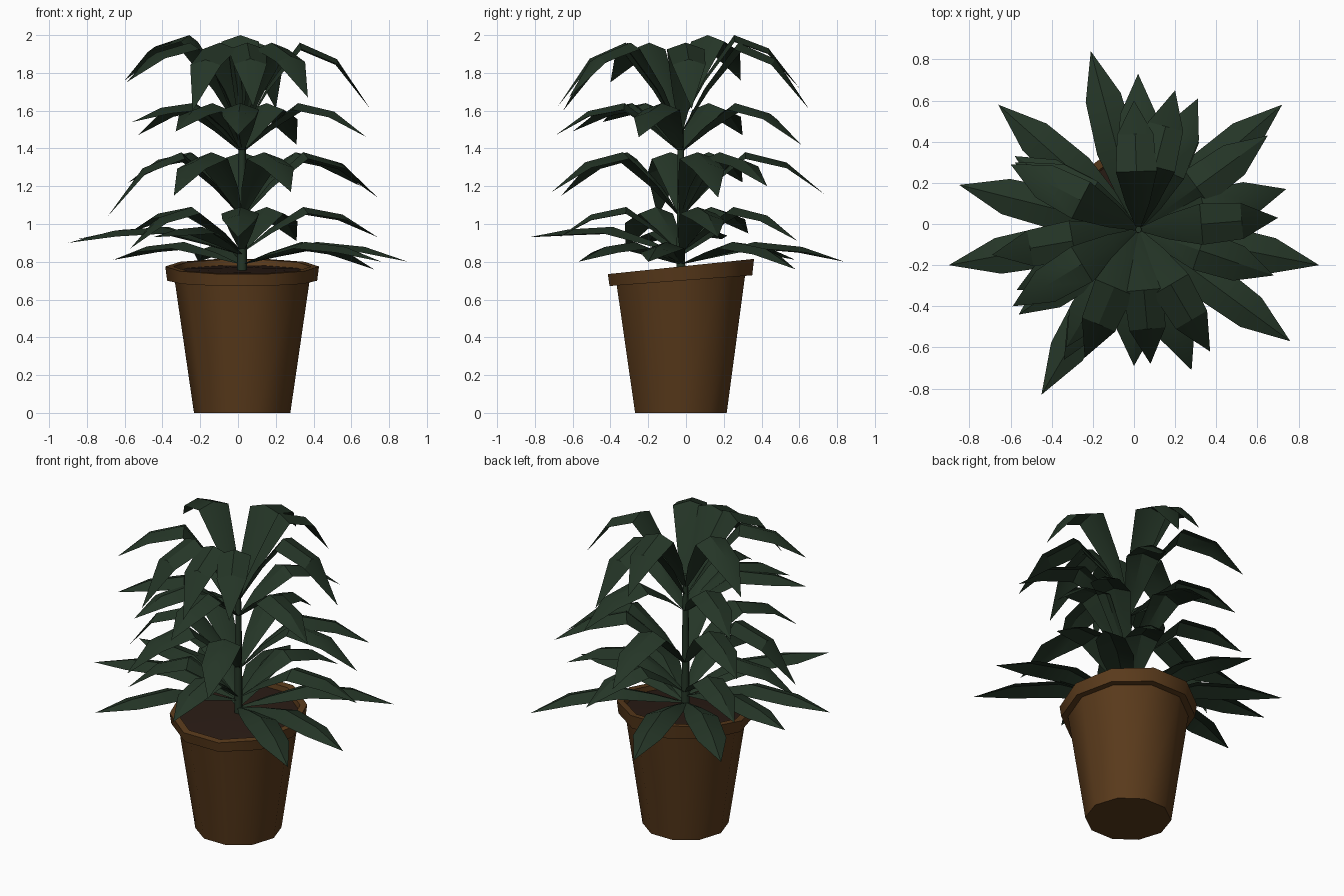
import bpy, bmesh, math
from mathutils import Vector

if "Cube" in bpy.data.objects:
    bpy.data.objects.remove(bpy.data.objects["Cube"])

CX, CY = 0.022, -0.027   # plant axis


def material(name, rgb):
    m = bpy.data.materials.new(name)
    m.diffuse_color = (*rgb, 1)
    m.use_nodes = True
    m.node_tree.nodes["Principled BSDF"].inputs["Base Color"].default_value = m.diffuse_color
    return m


GREEN = material("leaf_green", (0.018, 0.036, 0.02))
CLAY = material("clay", (0.1, 0.042, 0.011))
EARTH = material("earth", (0.022, 0.011, 0.007))


def finish(bm, name, mat, angle, solid=True):
    if solid:
        bmesh.ops.recalc_face_normals(bm, faces=bm.faces)
    me = bpy.data.meshes.new(name)
    bm.to_mesh(me)
    bm.free()
    ob = bpy.data.objects.new(name, me)
    bpy.context.collection.objects.link(ob)
    me.materials.append(mat)
    bpy.ops.object.select_all(action='DESELECT')
    ob.select_set(True)
    bpy.context.view_layer.objects.active = ob
    bpy.ops.object.shade_smooth_by_angle(angle=math.radians(angle))
    return ob


def lathe(name, profile, sides, mat, angle, cap_start=True, cap_end=False):
    """Rings of (radius, height, tilt towards the back)."""
    bm = bmesh.new()
    rings = []
    for r, z, tilt in profile:
        ring = []
        for i in range(sides):
            a = math.tau * i / sides
            y = r * math.sin(a)
            ring.append(bm.verts.new((CX + r * math.cos(a), CY + y, z + tilt * y)))
        rings.append(ring)
    for a, b in zip(rings, rings[1:]):
        for i in range(sides):
            j = (i + 1) % sides
            bm.faces.new((a[i], a[j], b[j], b[i]))
    if cap_start:
        bm.faces.new(rings[0][::-1])
    if cap_end:
        bm.faces.new(rings[-1])
    return finish(bm, name, mat, angle)


# Pot with slightly tilted rim, soil and stem
lathe("pot", [(0.255, 0, 0), (0.357, 0.70, 0.075), (0.397, 0.70, 0.075),
              (0.407, 0.775, 0.104), (0.365, 0.775, 0.104), (0.355, 0.73, 0.104)],
      10, CLAY, 40)
lathe("soil", [(0.357, 0.745, 0.104), (0.15, 0.757, 0.104)], 10, EARTH, 40,
      cap_start=False, cap_end=True)
lathe("stem", [(0.027, 0.74, 0), (0.023, 1.2, 0), (0.016, 1.62, 0)], 6, GREEN, 65,
      cap_end=True)


def leaf(bm, base_z, peak_z, tip):
    """Drooping blade with a raised midrib, from the stem to the tip."""
    tx, ty, tz = tip
    out = Vector((tx - CX, ty - CY, 0))
    side = Vector((-out.y, out.x, 0)).normalized()
    start = Vector((CX, CY, 0))
    shoulder_z = peak_z - 0.25 * (peak_z - tz)
    rows = []
    # fraction along blade, height, half width, fold depth
    for f, z, w, fold in ((0.02, base_z, 0.012, 0.0),
                          (0.20, base_z + 0.5 * (peak_z - base_z), 0.058, 0.022),
                          (0.45, peak_z, 0.10, 0.035),
                          (0.74, shoulder_z, 0.088, 0.03)):
        c = start + out * f
        rows.append([bm.verts.new(c + side * (s * w) + Vector((0, 0, z - abs(s) * fold)))
                     for s in (1, 0, -1)])
    point = bm.verts.new((tx, ty, tz))
    for a, b in zip(rows, rows[1:]):
        for k in (0, 1):
            bm.faces.new((a[k], a[k + 1], b[k + 1], b[k]))
    for k in (0, 1):
        bm.faces.new((rows[-1][k], rows[-1][k + 1], point))


# Whorls of leaves: name, base height, peak height, leaf tips
WHORLS = [
    ("ground_leaves", 0.79, 0.905,
     [(0.9, -0.2, 0.8), (0.76, -0.57, 0.8), (0.72, 0.58, 0.76),
      (-0.21, 0.84, 0.8), (-0.66, 0.58, 0.81)]),
    ("low_leaves", 0.84, 0.985,
     [(-0.85, 0.19, 0.92), (-0.9, -0.2, 0.9), (-0.45, -0.83, 0.93)]),
    ("lower_leaves", 0.86, 1.09,
     [(0.74, 0.17, 0.93), (0.31, 0.59, 0.91), (0.0, -0.67, 0.93),
      (-0.57, -0.32, 0.87), (-0.58, 0.33, 0.95)]),
    ("middle_leaves", 1.05, 1.38,
     [(0.02, 0.73, 1.16), (0.74, 0.17, 1.14), (0.65, 0.43, 1.2),
      (-0.58, 0.3, 1.22), (-0.69, -0.15, 1.04), (-0.34, -0.66, 1.15),
      (0.28, -0.71, 1.17)]),
    ("upper_leaves", 1.39, 1.64,
     [(-0.56, -0.44, 1.54), (-0.53, 0.3, 1.47), (0.68, -0.25, 1.46),
      (0.31, 0.61, 1.42), (0.0, -0.69, 1.47), (-0.33, -0.6, 1.49)]),
    ("crown_leaves", 1.5, 1.96,
     [(0.2, 0.65, 1.61), (0.7, 0.03, 1.61), (0.37, -0.62, 1.67),
      (0.08, -0.68, 1.62), (-0.24, -0.65, 1.6), (-0.59, -0.4, 1.75)]),
    ("top_leaves", 1.55, 2.0, [(-0.6, 0.29, 1.76), (0.0, 0.6, 1.72)]),
]

for name, base_z, peak_z, tips in WHORLS:
    bm = bmesh.new()
    for tip in tips:
        leaf(bm, base_z, peak_z, tip)
    bm.normal_update()
    for f in bm.faces:
        if f.normal.z < 0:
            f.normal_flip()
    finish(bm, name, GREEN, 30, solid=False)
